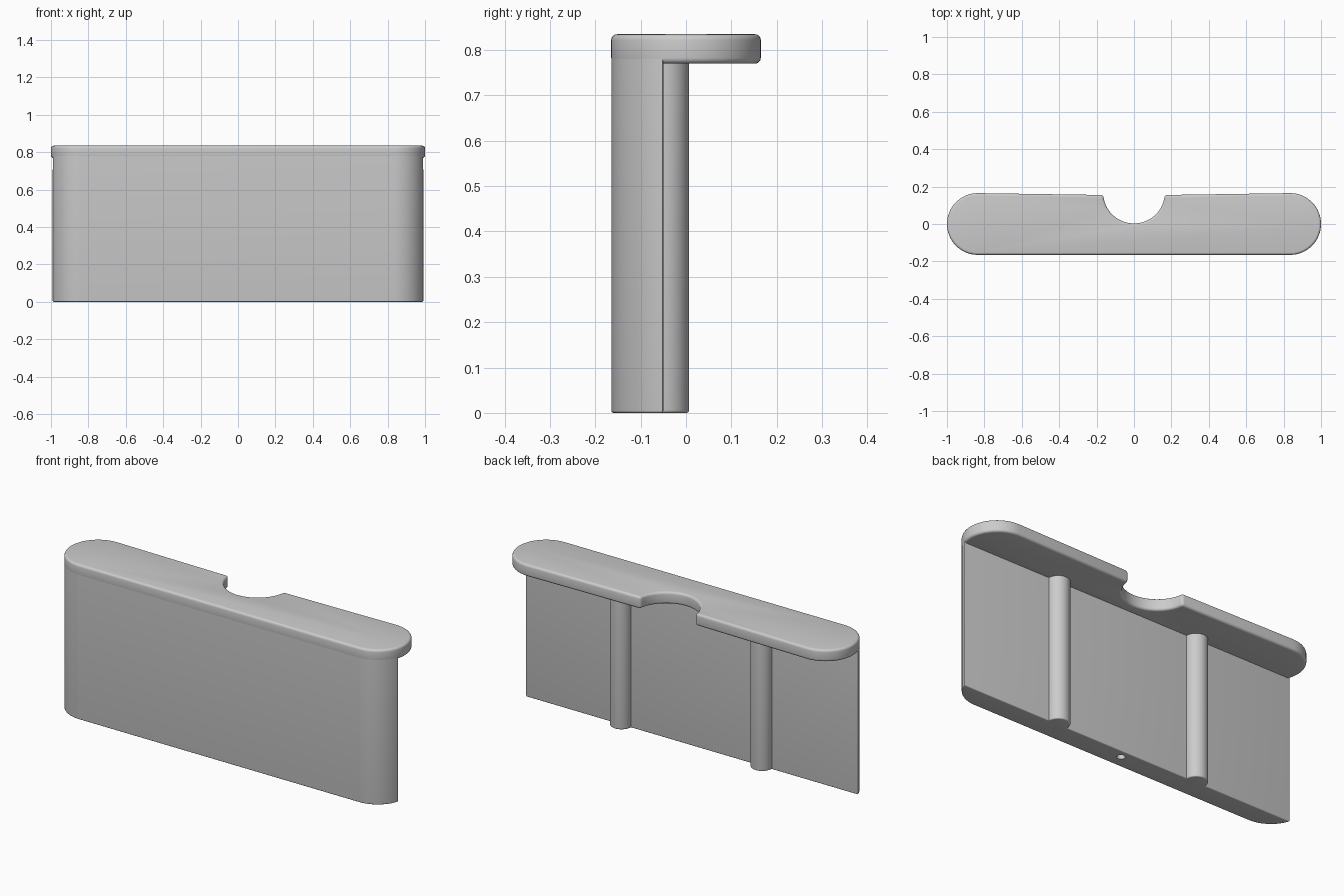
import bpy, bmesh
from math import cos, sin, pi, radians, asin

cube = bpy.data.objects.get("Cube")
if cube:
    bpy.data.objects.remove(cube, do_unlink=True)

grey = bpy.data.materials.new("plain grey")
grey.use_nodes = True
colour = (0.6, 0.6, 0.6, 1)
grey.diffuse_color = colour
grey.node_tree.nodes["Principled BSDF"].inputs["Base Color"].default_value = colour

R = 0.165            # end radius
C = 1 - R            # end centre along x
BACK = -0.05         # rear face of the front wall
CAP_Z, TOP = 0.77, 0.835


def arc(cx, cy, r, start, end, steps):
    return [(cx + r * cos(start + (end - start) * i / steps),
             cy + r * sin(start + (end - start) * i / steps))
            for i in range(steps + 1)]


def prism(name, outline, z0, z1, bevel, wanted):
    """Extrude an outline and round the sharp edges that pass the test."""
    bm = bmesh.new()
    face = bm.faces.new([bm.verts.new((x, y, z0)) for x, y in outline])
    up = bmesh.ops.extrude_face_region(bm, geom=[face])["geom"]
    for v in up:
        if isinstance(v, bmesh.types.BMVert):
            v.co.z = z1
    bmesh.ops.recalc_face_normals(bm, faces=bm.faces)
    edges = [e for e in bm.edges
             if e.calc_face_angle(0) > radians(35) and wanted(e)]
    bmesh.ops.bevel(bm, geom=edges, offset=bevel, segments=4, profile=0.5,
                    affect='EDGES', clamp_overlap=True)
    mesh = bpy.data.meshes.new(name)
    bm.to_mesh(mesh)
    bm.free()
    obj = bpy.data.objects.new(name, mesh)
    bpy.context.collection.objects.link(obj)
    mesh.materials.append(grey)
    return obj


def below_top(z1):
    return lambda e: min(v.co.z for v in e.verts) < z1 - 0.01


# Lid: long rounded slab with a half-round finger notch at the rear
lid_outline = (arc(C, 0, R, -pi / 2, pi / 2, 32)
               + arc(0, R + 0.003, R, 0, -pi, 40)[1:-1]
               + arc(-C, 0, R, pi / 2, 3 * pi / 2, 32))
lid = prism("lid", lid_outline, CAP_Z, TOP, 0.013, lambda e: True)

# Front wall: front part of the same rounded outline, flush with the lid
r = R - 0.0004
a = asin(BACK / r)
wall_outline = (arc(C, 0, r, -pi / 2, a, 28)
                + arc(-C, 0, r, pi - a, 3 * pi / 2, 28))
wall = prism("front_wall", wall_outline, 0, TOP - 0.02, 0.005, below_top(TOP - 0.02))

# Two round ribs on the rear of the wall
parts = [lid, wall]
for side, x in (("left", 0.42), ("right", -0.42)):
    rib_outline = arc(x, BACK, 0.057, 0, 2 * pi, 40)[:-1]
    parts.append(prism(side + "_rib", rib_outline, 0, CAP_Z + 0.03, 0.006,
                       below_top(CAP_Z)))

# Small round hole in the underside
cutter = prism("hole_cutter", arc(0, -0.095, 0.02, 0, 2 * pi, 24)[:-1],
               -0.05, 0.1, 0.001, lambda e: False)
cutter.hide_render = True
cutter.display_type = 'WIRE'
cut = wall.modifiers.new("hole", 'BOOLEAN')
cut.operation = 'DIFFERENCE'
cut.solver = 'EXACT'
cut.object = cutter
bpy.context.view_layer.objects.active = wall
bpy.ops.object.modifier_apply(modifier=cut.name)
bpy.data.objects.remove(cutter, do_unlink=True)

# Smooth shading with sharp edges kept
bpy.ops.object.select_all(action='DESELECT')
for obj in parts:
    obj.select_set(True)
bpy.context.view_layer.objects.active = lid
bpy.ops.object.shade_smooth_by_angle(angle=radians(30))
